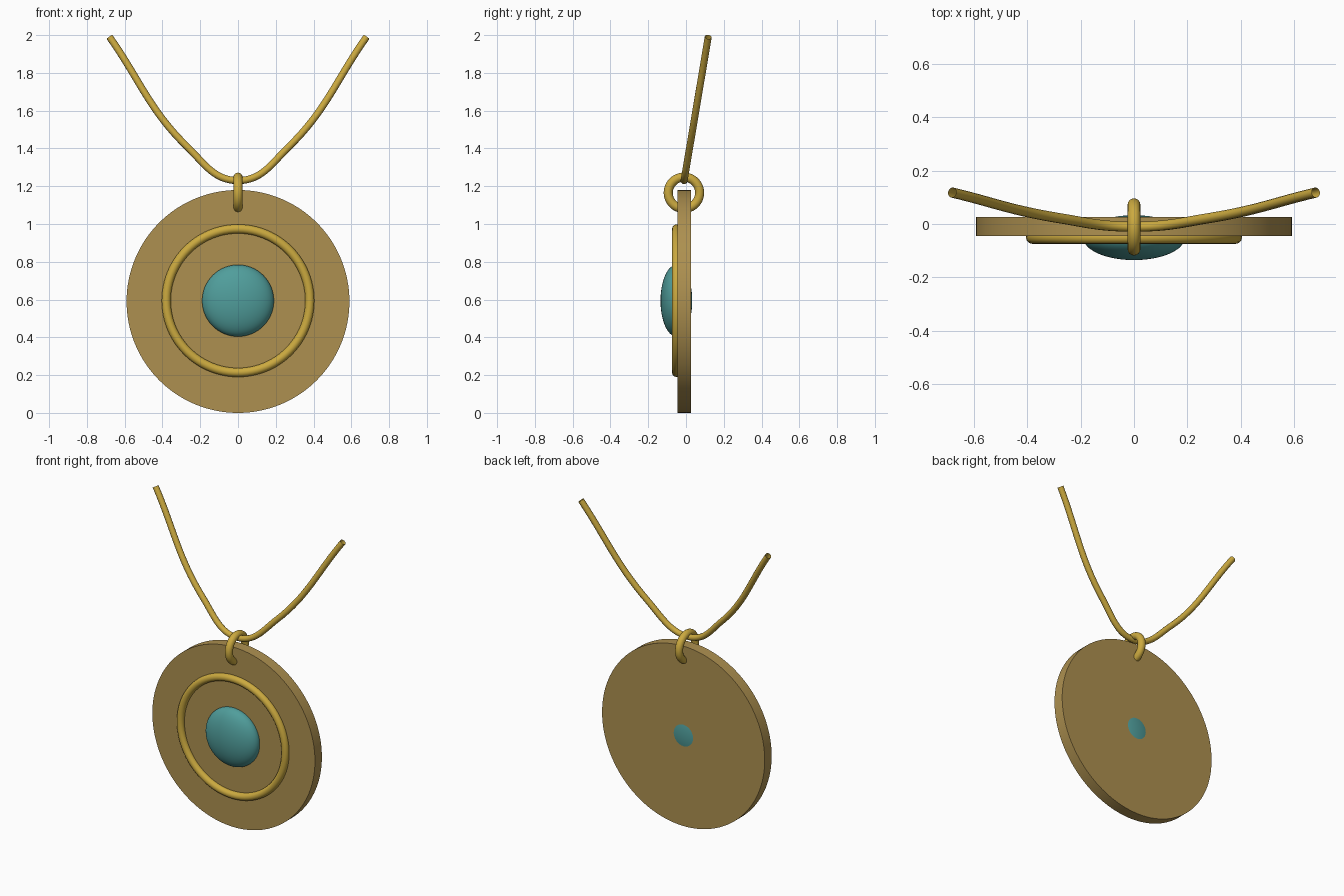
import bpy
from math import pi, radians

cube = bpy.data.objects.get("Cube")
if cube:
    bpy.data.objects.remove(cube, do_unlink=True)


def material(name, rgb):
    mat = bpy.data.materials.new(name)
    mat.use_nodes = True
    mat.diffuse_color = (*rgb, 1)
    mat.node_tree.nodes["Principled BSDF"].inputs["Base Color"].default_value = (*rgb, 1)
    return mat


bronze = material("aged bronze", (0.42, 0.28, 0.08))
gold = material("gold", (0.6, 0.4, 0.05))
teal = material("teal stone", (0.08, 0.34, 0.33))


def finish(name, mat):
    obj = bpy.context.object
    obj.name = name
    obj.data.materials.append(mat)
    bpy.ops.object.shade_smooth_by_angle(angle=radians(35))
    return obj


def ring(name, location, rotation, major, minor):
    bpy.ops.mesh.primitive_torus_add(
        location=location, rotation=rotation, major_radius=major,
        minor_radius=minor, major_segments=96, minor_segments=16)
    return finish(name, gold)


FACING = (pi / 2, 0, 0)
MID = 0.59

# Round plate
bpy.ops.mesh.primitive_cylinder_add(
    vertices=128, radius=0.59, depth=0.072, location=(0, -0.009, MID), rotation=FACING)
finish("medallion_plate", bronze)

# Raised ring on the front and the hanging loop through the plate
ring("raised_ring", (0, -0.05, MID + 0.004), FACING, 0.38, 0.024)
ring("hanging_loop", (0, -0.011, 1.165), (0, pi / 2, 0), 0.083, 0.024)

# Flattened stone, its back just breaking through the plate
bpy.ops.mesh.primitive_uv_sphere_add(
    segments=64, ring_count=32, radius=1, location=(0, -0.051, MID + 0.004), rotation=FACING)
bpy.context.object.scale = (0.19, 0.19, 0.084)
finish("centre_stone", teal)

# Cord: a leaning curve, mirrored from one half
half = [(0.68, 1.99), (0.27, 1.41), (0, 1.23)]
path = half + [(-x, z) for x, z in reversed(half[:-1])]
curve = bpy.data.curves.new("cord", "CURVE")
curve.dimensions = "3D"
curve.bevel_depth = 0.019
curve.bevel_resolution = 4
curve.resolution_u = 16
spline = curve.splines.new("BEZIER")
spline.bezier_points.add(len(path) - 1)
for point, (x, z) in zip(spline.bezier_points, path):
    point.co = (x, -0.01 + (z - 1.23) * 0.168, z)
    point.handle_left_type = point.handle_right_type = "AUTO"
cord = bpy.data.objects.new("cord", curve)
bpy.context.collection.objects.link(cord)
bpy.ops.object.select_all(action="DESELECT")
cord.select_set(True)
bpy.context.view_layer.objects.active = cord
bpy.ops.object.convert(target="MESH")
finish("cord", gold)
